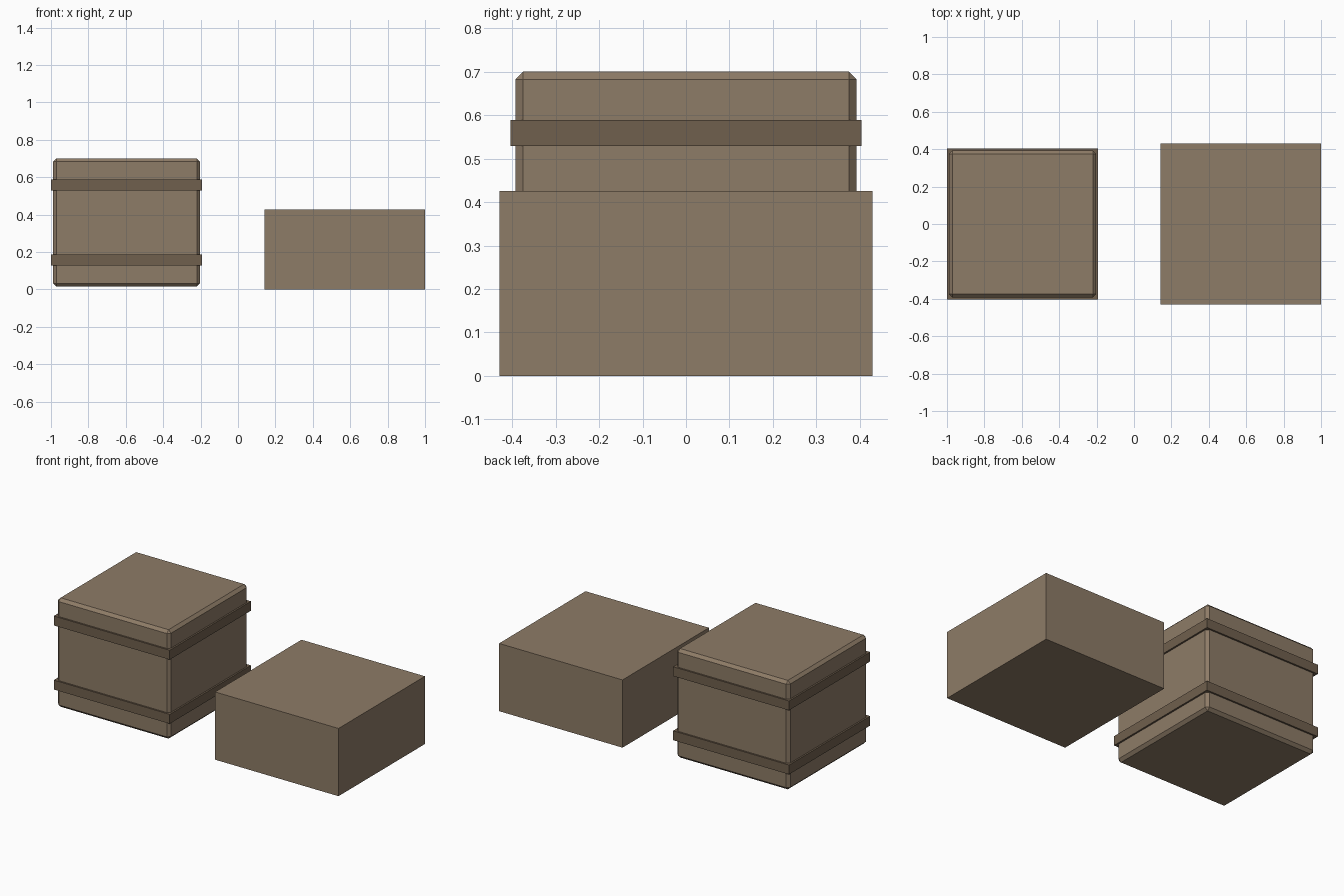
import bpy

if "Cube" in bpy.data.objects:
    bpy.data.objects.remove(bpy.data.objects["Cube"])


def material(name, color):
    m = bpy.data.materials.new(name)
    m.diffuse_color = (*color, 1)
    m.use_nodes = True
    m.node_tree.nodes["Principled BSDF"].inputs["Base Color"].default_value = m.diffuse_color
    return m


wood = material("wood", (0.27, 0.20, 0.135))
dark_wood = material("dark_wood", (0.16, 0.115, 0.075))


def box(name, center, size, mat, bevel=0):
    bpy.ops.mesh.primitive_cube_add(size=1, location=center)
    ob = bpy.context.object
    ob.name = name
    ob.scale = size
    bpy.ops.object.transform_apply(location=False, rotation=False, scale=True)
    ob.data.materials.append(mat)
    if bevel:
        mod = ob.modifiers.new("chamfer", 'BEVEL')
        mod.width = bevel
        mod.segments = 1
    return ob


# Tall crate with chamfered edges
CRATE_X = -0.596
box("crate_body", (CRATE_X, 0, 0.3575), (0.786, 0.786, 0.685), wood, bevel=0.0175)

# Two bands around the crate
for name, z in (("lower_band", 0.156), ("upper_band", 0.559)):
    box(name, (CRATE_X, 0, z), (0.807, 0.807, 0.059), dark_wood)

# Plain low box
box("low_box", (0.5705, 0, 0.213), (0.859, 0.859, 0.426), wood)
